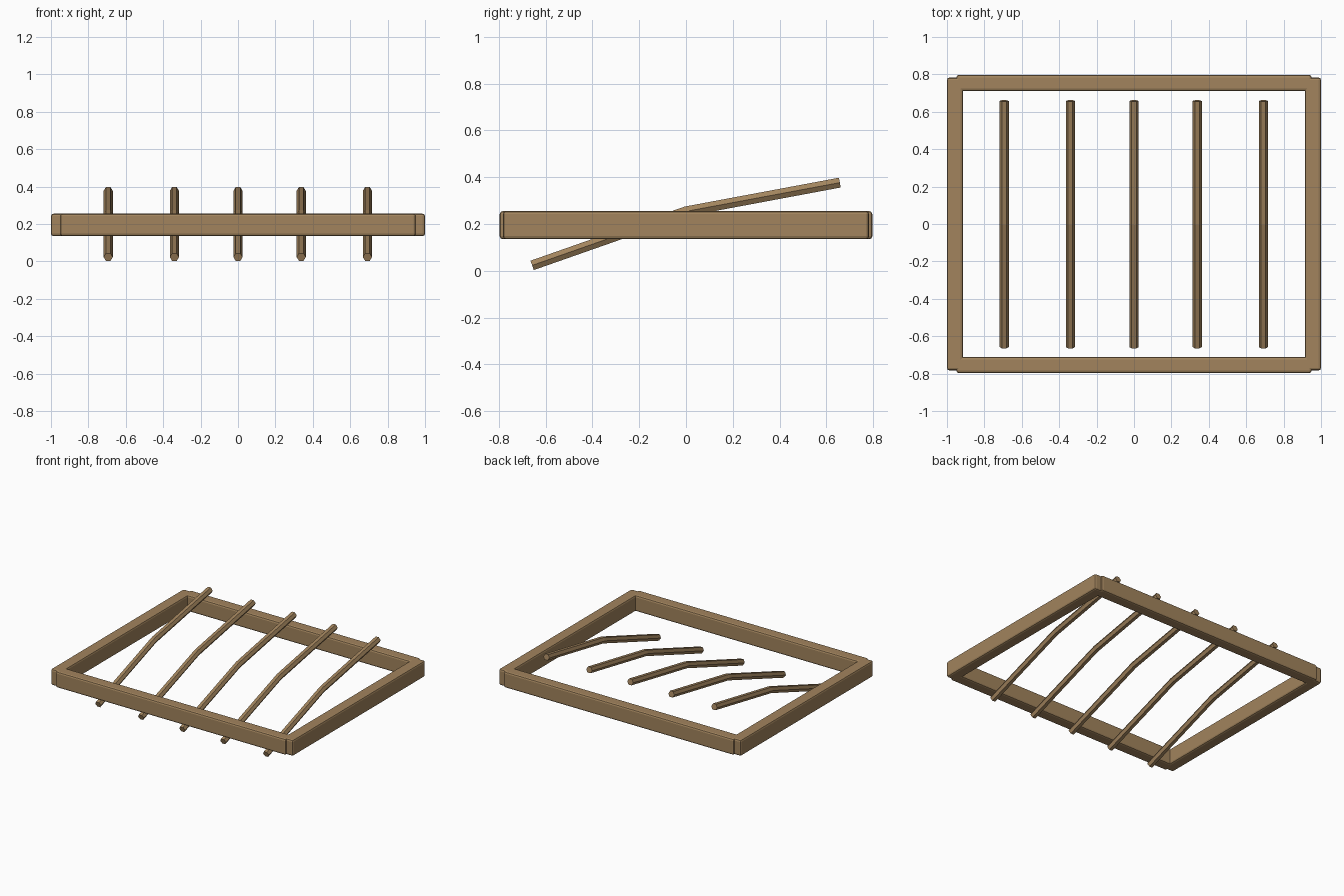
import bpy, bmesh, math
from mathutils import Vector

if "Cube" in bpy.data.objects:
    bpy.data.objects.remove(bpy.data.objects["Cube"])

wood = bpy.data.materials.new("wood")
wood.diffuse_color = (0.36, 0.23, 0.11, 1)
wood.use_nodes = True
wood.node_tree.nodes["Principled BSDF"].inputs["Base Color"].default_value = wood.diffuse_color


def add_object(name, bm):
    bmesh.ops.recalc_face_normals(bm, faces=bm.faces)
    mesh = bpy.data.meshes.new(name)
    bm.to_mesh(mesh)
    bm.free()
    mesh.materials.append(wood)
    obj = bpy.data.objects.new(name, mesh)
    bpy.context.collection.objects.link(obj)
    return obj


def beam(name, centre, size):
    bm = bmesh.new()
    bmesh.ops.create_cube(bm, size=1)
    bmesh.ops.scale(bm, vec=size, verts=bm.verts)
    bmesh.ops.translate(bm, vec=centre, verts=bm.verts)
    obj = add_object(name, bm)
    mod = obj.modifiers.new("rounded_edges", 'BEVEL')
    mod.width = 0.013
    mod.segments = 2


def slat(name, x, path, radius=0.0245, sides=6):
    # Hexagonal rod swept along a bent path, mitred at the bend
    pts = [Vector((x, y, z)) for y, z in path]
    dirs = [(b - a).normalized() for a, b in zip(pts, pts[1:])]
    bm = bmesh.new()
    rings = []
    for i, p in enumerate(pts):
        before, after = dirs[max(i - 1, 0)], dirs[min(i, len(dirs) - 1)]
        tangent = (before + after).normalized()
        up = Vector((1, 0, 0)).cross(tangent) / tangent.dot(after)
        ring = []
        for k in range(sides):
            a = 2 * math.pi * k / sides
            ring.append(bm.verts.new(p + Vector((radius * math.cos(a), 0, 0))
                                     + up * radius * math.sin(a)))
        rings.append(ring)
    for r, s in zip(rings, rings[1:]):
        for k in range(sides):
            n = (k + 1) % sides
            bm.faces.new((r[k], r[n], s[n], s[k]))
    bm.faces.new(rings[0])
    bm.faces.new(rings[-1])
    add_object(name, bm)


# Rectangular frame: two side rails, and front and back rails
for s, side, end in ((-1, "left", "front"), (1, "right", "back")):
    beam(side + "_rail", (s * 0.957, 0, 0.195), (0.086, 1.566, 0.12))
    beam(end + "_rail", (0, s * 0.754, 0.195), (1.90, 0.086, 0.12))

# Five bent slats
for i, x in enumerate((-0.694, -0.34, 0, 0.338, 0.692)):
    slat(f"slat_{i + 1}", x, ((-0.658, 0.023), (0, 0.254), (0.658, 0.377)))
